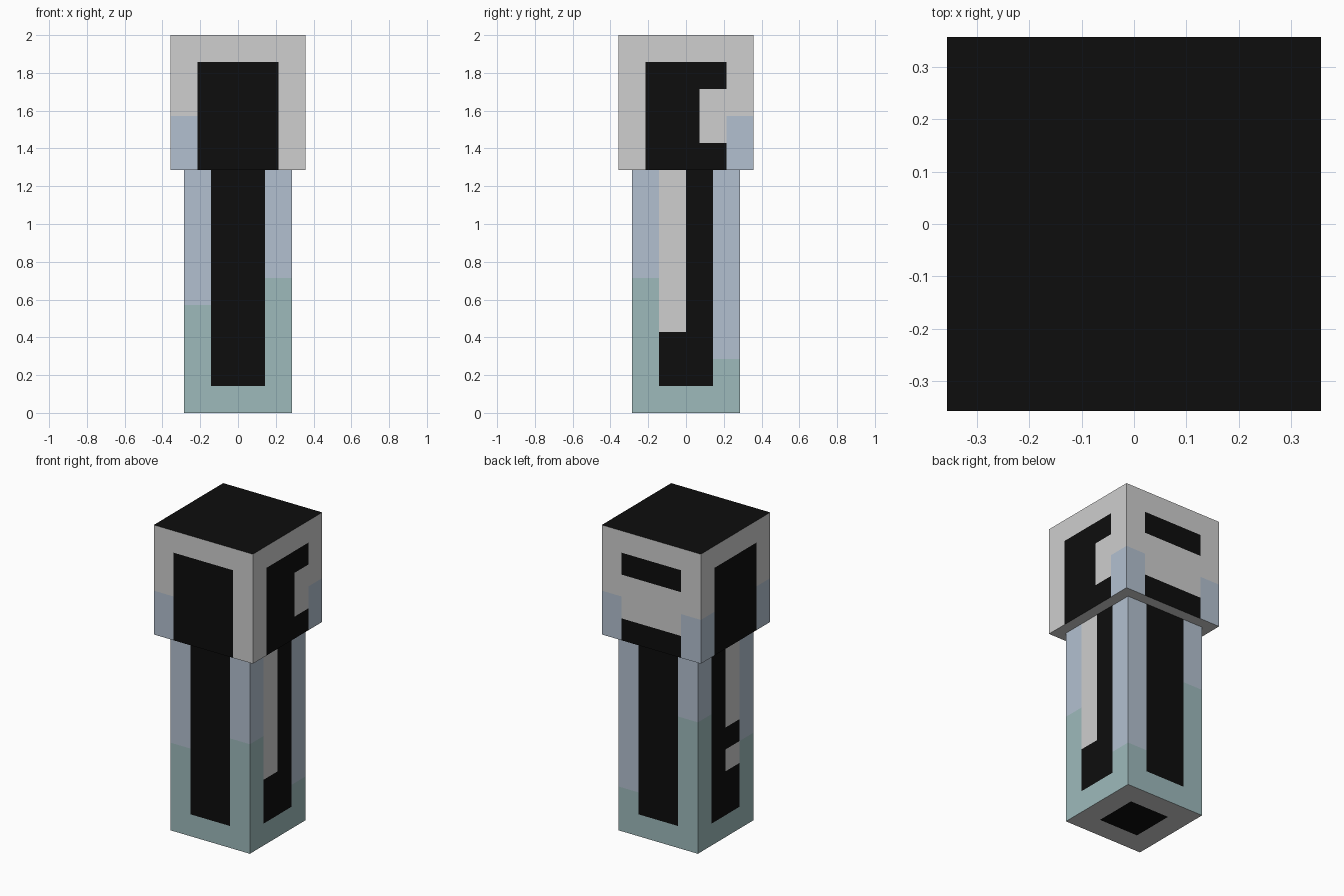
import bpy
import bmesh
from mathutils import Matrix, Vector

if "Cube" in bpy.data.objects:
    bpy.data.objects.remove(bpy.data.objects["Cube"], do_unlink=True)

UNIT = 2 / 14  # one colour square


def material(name, rgb):
    mat = bpy.data.materials.new(name)
    mat.use_nodes = True
    mat.diffuse_color = (*rgb, 1)
    mat.node_tree.nodes["Principled BSDF"].inputs["Base Color"].default_value = (*rgb, 1)
    return mat


MATERIALS = [
    material("pale grey", (0.62, 0.62, 0.62)),
    material("black", (0.004, 0.004, 0.004)),
    material("pale blue", (0.45, 0.53, 0.63)),
    material("grey teal", (0.34, 0.49, 0.50)),
]
GREY, BLACK, BLUE, TEAL = range(4)


def box(name, width, bottom, height, rule):
    """Square box cut into unit squares, each coloured by the rule."""
    bm = bmesh.new()
    size = Matrix.Diagonal((width, width, height, 1))
    bmesh.ops.create_cube(bm, size=1, matrix=Matrix.Translation((0, 0, bottom + height / 2)) @ size)
    for axis, start, count in ((0, -width / 2, width), (1, -width / 2, width), (2, bottom, height)):
        normal = Vector([float(i == axis) for i in range(3)])
        for step in range(1, count):
            geom = bm.verts[:] + bm.edges[:] + bm.faces[:]
            bmesh.ops.bisect_plane(bm, geom=geom, plane_co=normal * (start + step), plane_no=normal)
    for face in bm.faces:
        face.material_index = rule(face.calc_center_median(), face.normal)
    bmesh.ops.scale(bm, vec=(UNIT,) * 3, verts=bm.verts)
    mesh = bpy.data.meshes.new(name)
    bm.to_mesh(mesh)
    bm.free()
    for mat in MATERIALS:
        mesh.materials.append(mat)
    obj = bpy.data.objects.new(name, mesh)
    bpy.context.collection.objects.link(obj)


# Height of the teal on each corner of the body: (left side, back side)
TEAL_TOP = {(True, False): 5, (True, True): 2, (False, True): 6, (False, False): 4}


def body_rule(c, n):
    if abs(n.z) > 0.5:
        return BLACK if max(abs(c.x), abs(c.y)) < 1 else GREY
    across = c.y if abs(n.x) > 0.5 else c.x
    if abs(across) > 1:  # corner columns
        return TEAL if c.z < TEAL_TOP[c.x > 0, c.y > 0] else BLUE
    if c.z < 1:
        return TEAL
    if n.x > 0.5 and c.y < 0 and c.z > 3:
        return GREY
    if n.x < -0.5 and c.y < 0 and (c.z > 5 or 3 < c.z < 4):
        return GREY
    return BLACK


def head_rule(c, n):
    if n.z > 0.5:
        return BLACK
    if n.z < -0.5:
        return GREY
    across = c.y if abs(n.x) > 0.5 else c.x
    if abs(across) > 1.5:  # corner columns, blue low down except at one corner
        return BLUE if c.z < 11 and not (c.x > 0 and c.y < 0) else GREY
    if c.z > 13:
        return GREY
    if n.y > 0.5 and 10 < c.z < 12:  # gap between the back bars
        return GREY
    if n.x > 0.5 and c.y > 0.5 and 10 < c.z < 12:  # notch on the left side
        return GREY
    return BLACK


box("body", 4, 0, 9, body_rule)
box("head", 5, 9, 5, head_rule)
